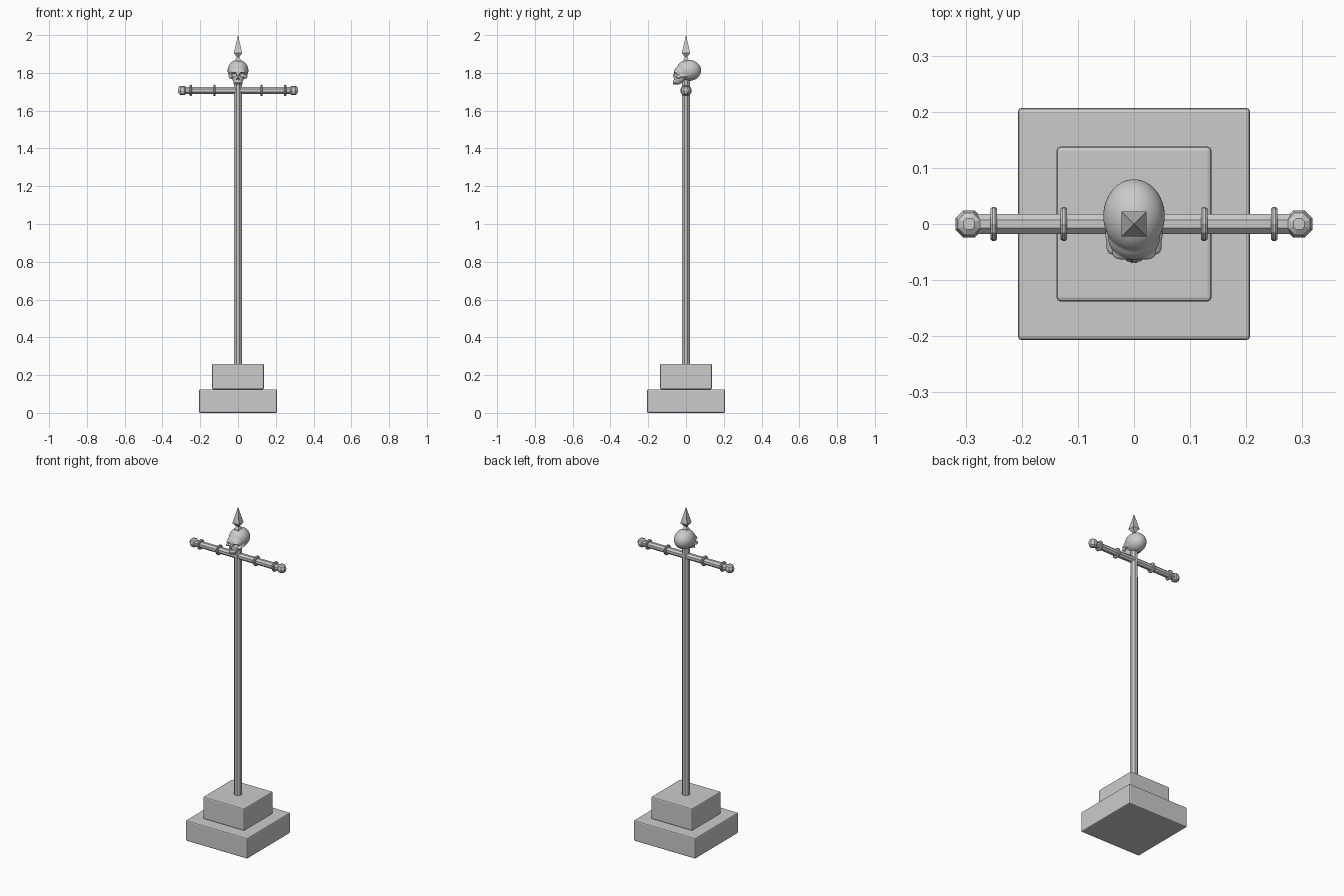
import bpy, bmesh, math
from mathutils import Matrix, Vector

if "Cube" in bpy.data.objects:
    bpy.data.objects.remove(bpy.data.objects["Cube"])


def finish(name, bm):
    bmesh.ops.recalc_face_normals(bm, faces=bm.faces)
    me = bpy.data.meshes.new(name)
    bm.to_mesh(me)
    bm.free()
    ob = bpy.data.objects.new(name, me)
    bpy.context.collection.objects.link(ob)
    return ob


def block(name, half, z0, z1):
    bm = bmesh.new()
    bmesh.ops.create_cube(bm, size=1, matrix=Matrix.Translation((0, 0, (z0 + z1) / 2))
                          @ Matrix.Diagonal((2 * half, 2 * half, z1 - z0, 1)))
    ob = finish(name, bm)
    m = ob.modifiers.new("bevel", 'BEVEL')
    m.width, m.segments = 0.007, 2


def lathe(name, profile, sides, turn, matrix=Matrix()):
    """Loft regular polygons through (radius, height) pairs, flat shaded."""
    bm = bmesh.new()
    rings = [[bm.verts.new(matrix @ Vector((r * math.cos(turn + math.tau * i / sides),
                                            r * math.sin(turn + math.tau * i / sides), h)))
              for i in range(sides)] for r, h in profile]
    for a, b in zip(rings, rings[1:]):
        for i in range(sides):
            j = (i + 1) % sides
            bm.faces.new((a[i], a[j], b[j], b[i]))
    bm.faces.new(rings[0])
    bm.faces.new(rings[-1])
    return finish(name, bm)


def ball(bm, centre, radii, tilt=0):
    bmesh.ops.create_uvsphere(bm, u_segments=32, v_segments=20, radius=1,
                              matrix=Matrix.Translation(centre) @ Matrix.Rotation(tilt, 4, 'Y')
                              @ Matrix.Diagonal((*radii, 1)))


# stepped plinth
block("lower_step", 0.207, 0.0, 0.125)
block("upper_step", 0.138, 0.125, 0.26)

# octagonal pole
E = math.pi / 8
lathe("pole", [(0.0225, 0.25), (0.0215, 1.77)], 8, E)

# crossbar with rings and faceted end knobs
bar = Matrix.Translation((0, 0, 1.707)) @ Matrix.Rotation(math.pi / 2, 4, 'Y')
lathe("crossbar", [(0.0195, -0.28), (0.0195, 0.28)], 8, E, bar)
for s, side in ((-1, "left"), (1, "right")):
    for i, x in enumerate((0.125, 0.25)):
        lathe(f"ring_{side}_{i}", [(0.019, s * x - 0.006), (0.027, s * x - 0.006),
                                   (0.0305, s * x - 0.002), (0.0305, s * x + 0.002),
                                   (0.027, s * x + 0.006), (0.019, s * x + 0.006)], 12, 0, bar)
    lathe(f"knob_{side}", [(0.011, -0.0245), (0.021, -0.018), (0.0265, 0),
                           (0.021, 0.018), (0.011, 0.0245)], 8, E,
          Matrix.Translation((s * 0.294, 0, 1.707)))

# skull: overlapping masses fused by a voxel remesh
bm = bmesh.new()
ball(bm, (0, 0.014, 1.813), (0.055, 0.066, 0.056))      # cranium
ball(bm, (0, -0.025, 1.803), (0.046, 0.039, 0.036))     # forehead and brow
ball(bm, (0, -0.035, 1.770), (0.030, 0.030, 0.026))     # upper jaw
ball(bm, (0, -0.045, 1.753), (0.023, 0.024, 0.015))     # tooth row
ball(bm, (0, -0.060, 1.785), (0.006, 0.009, 0.012))     # nose bridge
for s in (-1, 1):
    ball(bm, (s * 0.039, -0.040, 1.779), (0.011, 0.015, 0.008), s * 0.4)   # cheekbone
    ball(bm, (s * 0.045, -0.016, 1.783), (0.006, 0.026, 0.006))            # cheek arch
    ball(bm, (s * 0.021, -0.052, 1.806), (0.019, 0.012, 0.007), s * 0.2)   # brow ridge
skull = finish("skull", bm)
m = skull.modifiers.new("fuse", 'REMESH')
m.mode, m.voxel_size, m.use_smooth_shade = 'VOXEL', 0.0025, True
m = skull.modifiers.new("soften", 'SMOOTH')
m.factor, m.iterations = 0.5, 4

# eye sockets and nose opening
bm = bmesh.new()
for s in (-1, 1):
    ball(bm, (s * 0.021, -0.060, 1.790), (0.0145, 0.025, 0.0125), s * 0.3)
    ball(bm, (s * 0.0035, -0.068, 1.769), (0.0035, 0.016, 0.007), s * -0.3)
cutter = finish("socket_cutter", bm)
cutter.hide_render = True
cutter.hide_viewport = True
m = skull.modifiers.new("sockets", 'BOOLEAN')
m.operation, m.object, m.solver, m.use_self = 'DIFFERENCE', cutter, 'EXACT', True

# teeth along the upper jaw
bm = bmesh.new()
for i in range(8):
    a = math.radians(-70 + 20 * i)
    ball(bm, (0.021 * math.sin(a), -0.044 - 0.022 * math.cos(a), 1.746), (0.0038, 0.0038, 0.008))
teeth = finish("teeth", bm)
teeth.data.shade_smooth()

# four-sided spearhead on a flared collar
lathe("spearhead", [(0.019, 1.858), (0.019, 1.871), (0.009, 1.884), (0.017, 1.892),
                    (0.031, 1.906), (0.0005, 2.0)], 4, math.pi / 4)
